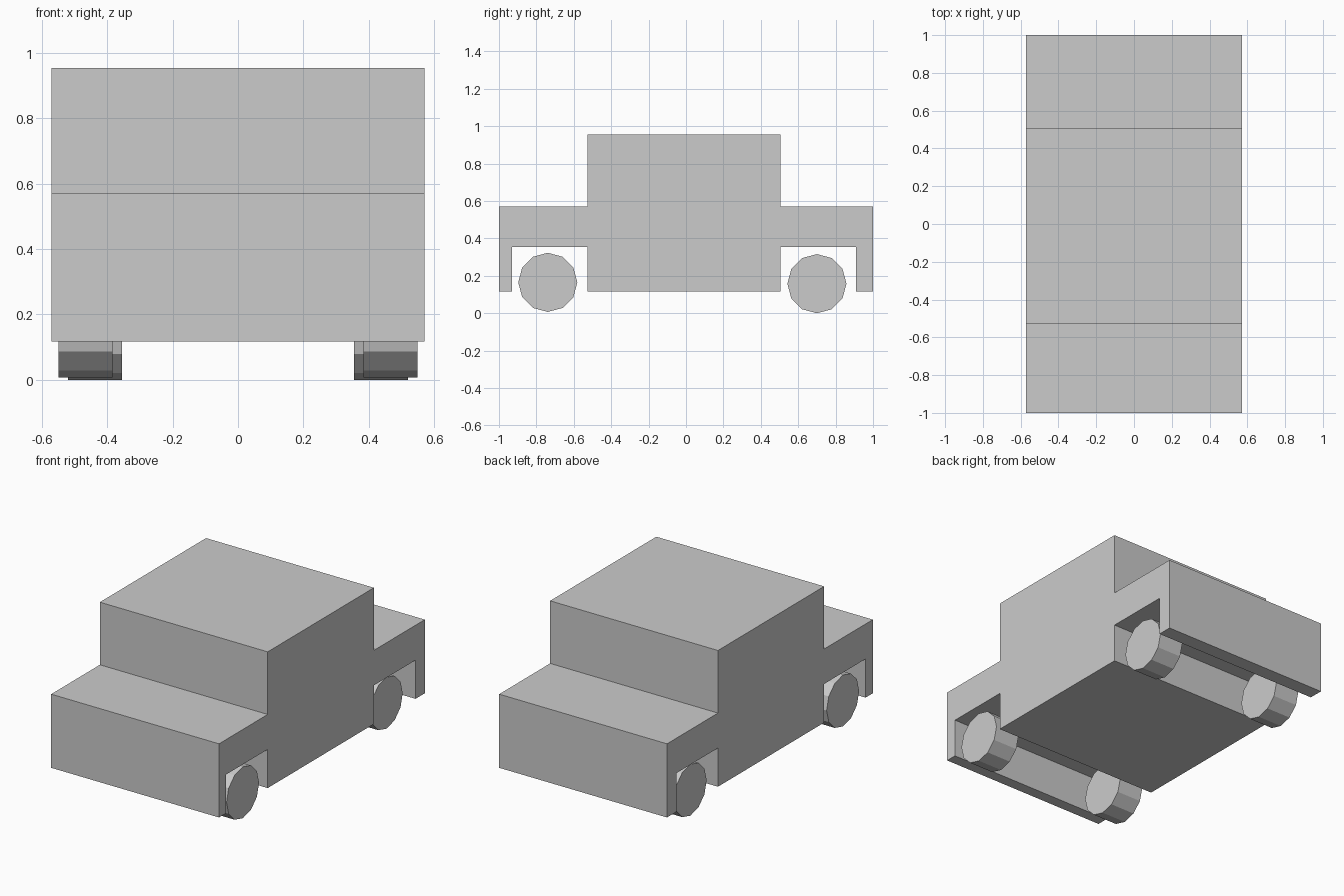
import bpy, bmesh
from math import cos, sin, tau

if "Cube" in bpy.data.objects:
    bpy.data.objects.remove(bpy.data.objects["Cube"])


def prism(name, profile, x0, x1):
    """Extrude a (y, z) side profile from x0 to x1."""
    bm = bmesh.new()
    face = bm.faces.new([bm.verts.new((x0, y, z)) for y, z in profile])
    ext = bmesh.ops.extrude_face_region(bm, geom=[face])
    verts = [g for g in ext["geom"] if isinstance(g, bmesh.types.BMVert)]
    bmesh.ops.translate(bm, verts=verts, vec=(x1 - x0, 0, 0))
    bmesh.ops.recalc_face_normals(bm, faces=bm.faces)
    mesh = bpy.data.meshes.new(name)
    bm.to_mesh(mesh)
    bm.free()
    obj = bpy.data.objects.new(name, mesh)
    bpy.context.collection.objects.link(obj)
    return obj


# Car body: hood, cabin and trunk, with full-width wheel wells
prism("car_body", [
    (-1, 0.117), (-0.93, 0.117), (-0.93, 0.355), (-0.527, 0.355),
    (-0.527, 0.117), (0.505, 0.117), (0.505, 0.355), (0.91, 0.355),
    (0.91, 0.117), (1, 0.117), (1, 0.57), (0.505, 0.57),
    (0.505, 0.955), (-0.527, 0.955), (-0.527, 0.57), (-1, 0.57),
], -0.571, 0.571)

# Wheels: 12-sided, mirrored across the car
RADIUS, SIDES = 0.158, 12
for end, y, z, inner, outer in (("front", -0.739, 0.165, 0.384, 0.55),
                                ("rear", 0.70, 0.158, 0.355, 0.52)):
    circle = [(y + RADIUS * cos(tau * i / SIDES), z + RADIUS * sin(tau * i / SIDES))
              for i in range(SIDES)]
    for side, s in (("left", -1), ("right", 1)):
        prism(f"{end}_{side}_wheel", circle, s * inner, s * outer)
